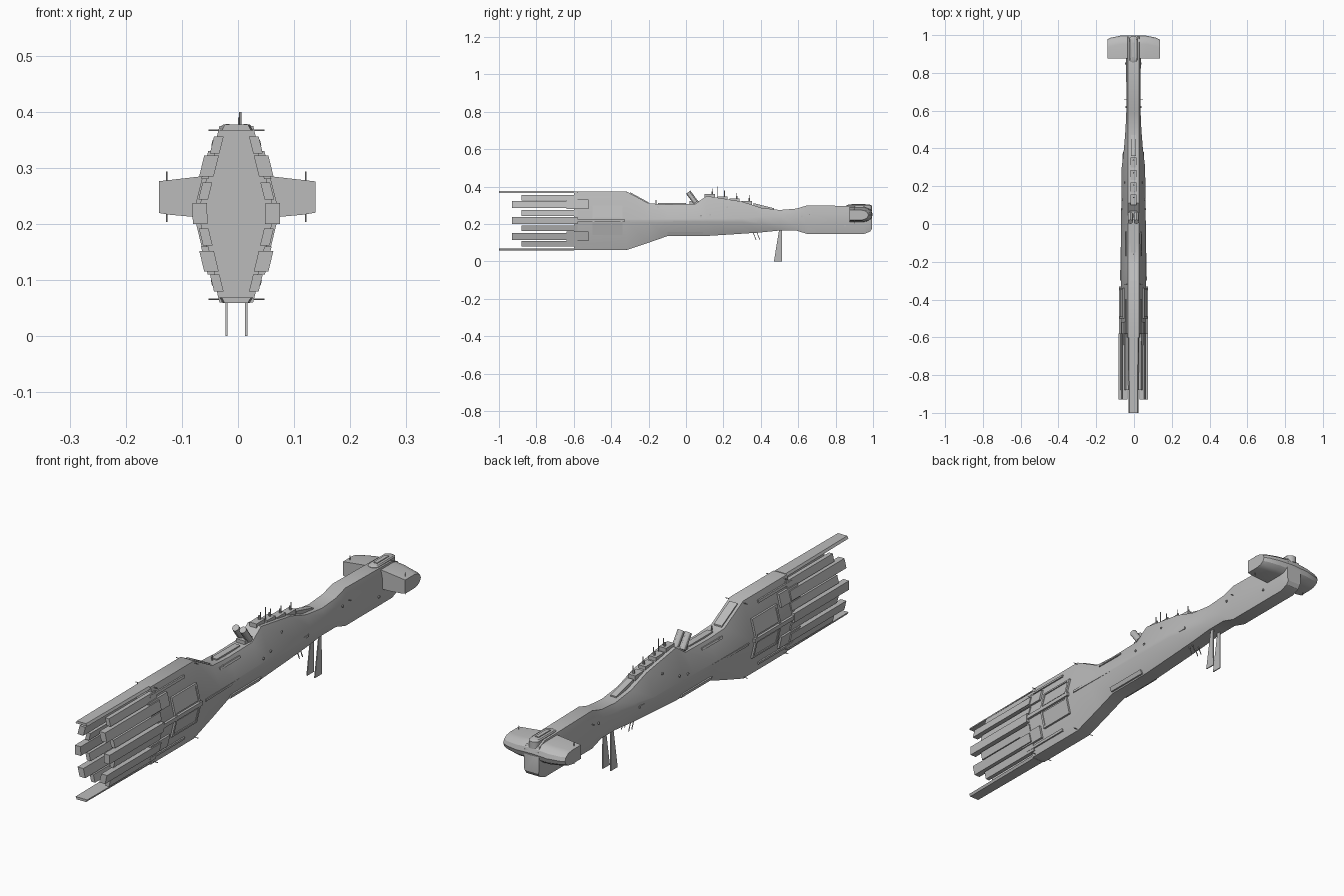
import bpy
import math
from mathutils import Vector

default_cube = bpy.data.objects.get("Cube")
if default_cube:
    bpy.data.objects.remove(default_cube, do_unlink=True)

AXIS_X = -0.003
RIDGE_Z = 0.22
DECK_HALF = 0.03
SIDES = {"left": 1, "right": -1}

grey = bpy.data.materials.new("hull_grey")
grey.use_nodes = True
grey.diffuse_color = (0.5, 0.5, 0.5, 1)
grey.node_tree.nodes["Principled BSDF"].inputs["Base Color"].default_value = grey.diffuse_color


def loft(name, rings, smooth=False):
    """Skin a row of equal rings and cap both ends."""
    count = len(rings[0])
    verts = [(x + AXIS_X, y, z) for ring in rings for x, y, z in ring]
    faces = []
    for start in range(0, len(verts) - count, count):
        for i in range(count):
            following = (i + 1) % count
            faces.append((start + i, start + following,
                          start + count + following, start + count + i))
    faces.append(tuple(range(count)))
    faces.append(tuple(range(len(verts) - count, len(verts))))
    mesh = bpy.data.meshes.new(name)
    mesh.from_pydata(verts, [], faces)
    mesh.materials.append(grey)
    part = bpy.data.objects.new(name, mesh)
    bpy.context.collection.objects.link(part)
    bpy.ops.object.select_all(action='DESELECT')
    part.select_set(True)
    bpy.context.view_layer.objects.active = part
    bpy.ops.object.mode_set(mode='EDIT')
    bpy.ops.mesh.select_all(action='SELECT')
    bpy.ops.mesh.normals_make_consistent(inside=False)
    bpy.ops.object.mode_set(mode='OBJECT')
    if smooth:
        bpy.ops.object.shade_smooth_by_angle(angle=math.radians(30))


def rectangle(half_width, y, low, high):
    return [(-half_width, y, low), (half_width, y, low), (half_width, y, high), (-half_width, y, high)]


def block(name, half_width, back, front, low, high):
    loft(name, [rectangle(half_width, y, low, high) for y in (back, front)])


def rod(name, start, end, radius, sides=6):
    start, end = Vector(start), Vector(end)
    turn = (end - start).to_track_quat('Z', 'Y')
    angles = [math.tau * i / sides for i in range(sides)]
    circle = [turn @ Vector((radius * math.cos(a), radius * math.sin(a), 0)) for a in angles]
    loft(name, [[centre + offset for offset in circle] for centre in (start, end)], sides > 6)


# Hull stations: length position, top, bottom, half width at the ridge
STATIONS = [
    (-0.6, 0.375, 0.06, 0.067),
    (-0.32, 0.375, 0.06, 0.067),
    (-0.2, 0.31, 0.1, 0.067),
    (-0.1, 0.305, 0.135, 0.066),
    (0.05, 0.308, 0.135, 0.065),
    (0.11, 0.35, 0.136, 0.064),
    (0.3, 0.32, 0.148, 0.062),
    (0.4, 0.287, 0.155, 0.05),
    (0.5, 0.275, 0.165, 0.042),
    (0.59, 0.282, 0.165, 0.038),
    (0.65, 0.3, 0.146, 0.037),
    (0.95, 0.295, 0.146, 0.04),
    (0.985, 0.28, 0.16, 0.036),
    (0.995, 0.26, 0.175, 0.034),
]


def ridge_half(wide):
    """The ridge is sharp where the hull is wide, and blunt at the neck."""
    return 0.9 * (0.073 - wide)


def section(y, top, bottom, wide):
    blunt = ridge_half(wide)
    side = [(DECK_HALF, top), (wide, RIDGE_Z + blunt), (wide, RIDGE_Z - blunt), (DECK_HALF, bottom)]
    return [(x, y, z) for x, z in side] + [(-x, y, z) for x, z in reversed(side)]


loft("hull", [section(*station) for station in STATIONS], True)


def side_x(y, z):
    """Half width of the hull at a length and height."""
    y = max(y, STATIONS[0][0])
    for back, front in zip(STATIONS, STATIONS[1:]):
        if back[0] <= y <= front[0]:
            share = (y - back[0]) / (front[0] - back[0])
            top, bottom, wide = [p + (q - p) * share for p, q in zip(back[1:], front[1:])]
            reach = (top if z > RIDGE_Z else bottom) - RIDGE_Z
            blunt = ridge_half(wide)
            slope = (abs(z - RIDGE_Z) - blunt) / (abs(reach) - blunt)
            return wide + (DECK_HALF - wide) * min(max(slope, 0), 1)


def panels(name, back, front, low, high, outer, inner=0.004):
    """Slab that follows the sloping hull side, on both sides."""
    for side, sign in SIDES.items():
        rings = []
        for y in (back, front):
            lower, upper = side_x(y, low), side_x(y, high)
            rings.append([(sign * (lower - inner), y, low), (sign * (lower + outer), y, low),
                          (sign * (upper + outer), y, high), (sign * (upper - inner), y, high)])
        loft(f"{name}_{side}", rings)


# Tail prongs: long ones outside, short ones filling between
for row in range(3):
    low = 0.115 + 0.085 * row
    panels("long_prong", -0.93, -0.58, low, low + 0.037, 0.014, 0.012)
for row in range(4):
    low = 0.08 + 0.082 * row
    panels("short_prong", -0.88, -0.58, low, low + 0.03, 0.005, 0.012)

# Top and bottom tail blades
for name, outside, lip in (("top_blade", 0.377, -0.01), ("bottom_blade", 0.059, 0.01)):
    loft(name, [[(-half, y, outside + lip), (-half * 0.8, y, outside),
                 (half * 0.8, y, outside), (half, y, outside + lip)]
                for y, half in ((-1, 0.026), (-0.6, DECK_HALF))])

# Hatches and armour on the tail block, mirrored above and below the ridge
for direction in (1, -1):
    def tail_panels(name, back, front, near, far, outer):
        low, high = sorted((RIDGE_Z + direction * near, RIDGE_Z + direction * far))
        panels(name, back, front, low, high, outer)

    tail_panels("hatch", -0.49, -0.35, 0.015, 0.07, 0.005)
    for y in (-0.5, -0.35):
        tail_panels("hatch_frame_post", y, y + 0.01, 0.01, 0.08, 0.008)
    tail_panels("hatch_frame_rail", -0.5, -0.34, 0.072, 0.08, 0.008)
    tail_panels("tail_armour", -0.64, -0.52, 0.06, 0.11, 0.009)
    tail_panels("tail_strake", -0.62, -0.4, 0.12, 0.13, 0.006)
panels("ridge_armour", -0.64, -0.33, 0.212, 0.228, 0.01)

# Mid hull strakes
panels("belly_strake", -0.1, 0.09, 0.14, 0.156, 0.007)
panels("ridge_strake", -0.3, 0.38, 0.213, 0.222, 0.004)
panels("shoulder_strake", -0.17, -0.04, 0.284, 0.292, 0.004)

# Deck hatch on the slope, deck slot and tube mount
loft("slope_hatch", [rectangle(0.018, y, z - 0.01, z + 0.006)
                     for y, z in ((-0.3, 0.364), (-0.2, 0.31))])
block("deck_slot", 0.013, -0.15, 0, 0.295, 0.312)
block("tube_mount", 0.02, 0.02, 0.07, 0.3, 0.322)

# Bridge spine: blocks and masts stepping down along the slope
for step in range(4):
    back = 0.1 + 0.066 * step
    crest = 0.36 - 0.012 * step
    block("spine_block", 0.016, back, back + 0.055, crest - 0.04, crest)
    mast_y = back + 0.04
    rod("mast_foot", (0, mast_y, crest - 0.01), (0, mast_y, crest + 0.015), 0.004)
    rod("mast", (0.005, mast_y, crest - 0.01), (0.005, mast_y, crest + 0.03), 0.002)
rod("tall_mast", (0.007, 0.17, 0.34), (0.007, 0.17, 0.4), 0.002)
rod("deck_mast", (0, -0.16, 0.3), (0, -0.16, 0.328), 0.003)
loft("spine_fairing", [rectangle(0.013, y, z - 0.02, z) for y, z in ((0.36, 0.312), (0.47, 0.284))])

# Cross wing at the head, thinning and sweeping back towards the tips
wing_rings = []
for x in (-0.138, -0.12, -0.07, 0, 0.07, 0.12, 0.141):
    spread = abs(x) / 0.14
    high = 0.292 - 0.016 * spread
    low = 0.211 + 0.009 * spread ** 3
    nose = 0.998 - 0.022 * spread ** 4
    arc = [math.radians(angle) for angle in range(-90, 91, 30)]
    middle, half = (high + low) / 2, (high - low) / 2
    wing_rings.append([(x, 0.875, high), (x, 0.875, low)] +
                      [(x, nose - 0.045 * (1 - math.cos(a)), middle + half * math.sin(a)) for a in arc])
loft("head_wing", wing_rings, True)

# Rounded crest along the head
crest_outline = []
for i in range(16):
    angle = math.tau * (i + 0.5) / 16
    crest_outline.append((0.022 * math.cos(angle),
                          0.02 * math.sin(angle) + math.copysign(0.05, math.sin(angle))))
loft("head_crest", [[(x * scale, 0.925 + y * scale, z) for x, y in crest_outline]
                    for z, scale in ((0.27, 1), (0.298, 1), (0.303, 0.86))], True)
block("crest_slot", 0.008, 0.885, 0.96, 0.29, 0.306)

# Paired details
for side, sign in SIDES.items():
    tube_x, fin_x = sign * 0.016, sign * 0.0175
    rod(f"launch_tube_{side}", (tube_x, 0.012, 0.37), (tube_x, 0.052, 0.316), 0.014, 12)
    rod(f"wing_spike_{side}", (sign * 0.124, 0.9, 0.204), (sign * 0.124, 0.9, 0.294), 0.0015)
    for y, z in ((-0.32, 0.367), (-0.58, 0.367), (-0.32, 0.066), (-0.58, 0.066), (0.66, 0.25)):
        rod(f"whisker_{side}", (sign * DECK_HALF, y, z), (sign * 0.05, y, z), 0.0015)
    # Ventral fin, widening downwards
    loft(f"ventral_fin_{side}", [[(fin_x - 0.002, back, z), (fin_x + 0.002, back, z),
                                  (fin_x + 0.002, front, z), (fin_x - 0.002, front, z)]
                                 for z, back, front in ((0, 0.47, 0.514), (0.17, 0.498, 0.513))])
    for y in (0.375, 0.395):
        rod(f"belly_antenna_{side}", (tube_x, y - 0.02, 0.165), (tube_x, y, 0.115), 0.002)
    # Small fittings on the hull sides
    for y, z in ((-0.15, 0.29), (0.08, 0.24), (0.13, 0.25), (0.22, 0.29), (0.62, 0.24), (0.85, 0.19)):
        root = sign * side_x(y, z)
        rod(f"side_fitting_{side}", (root, y, z), (root + sign * 0.005, y, z), 0.005)
